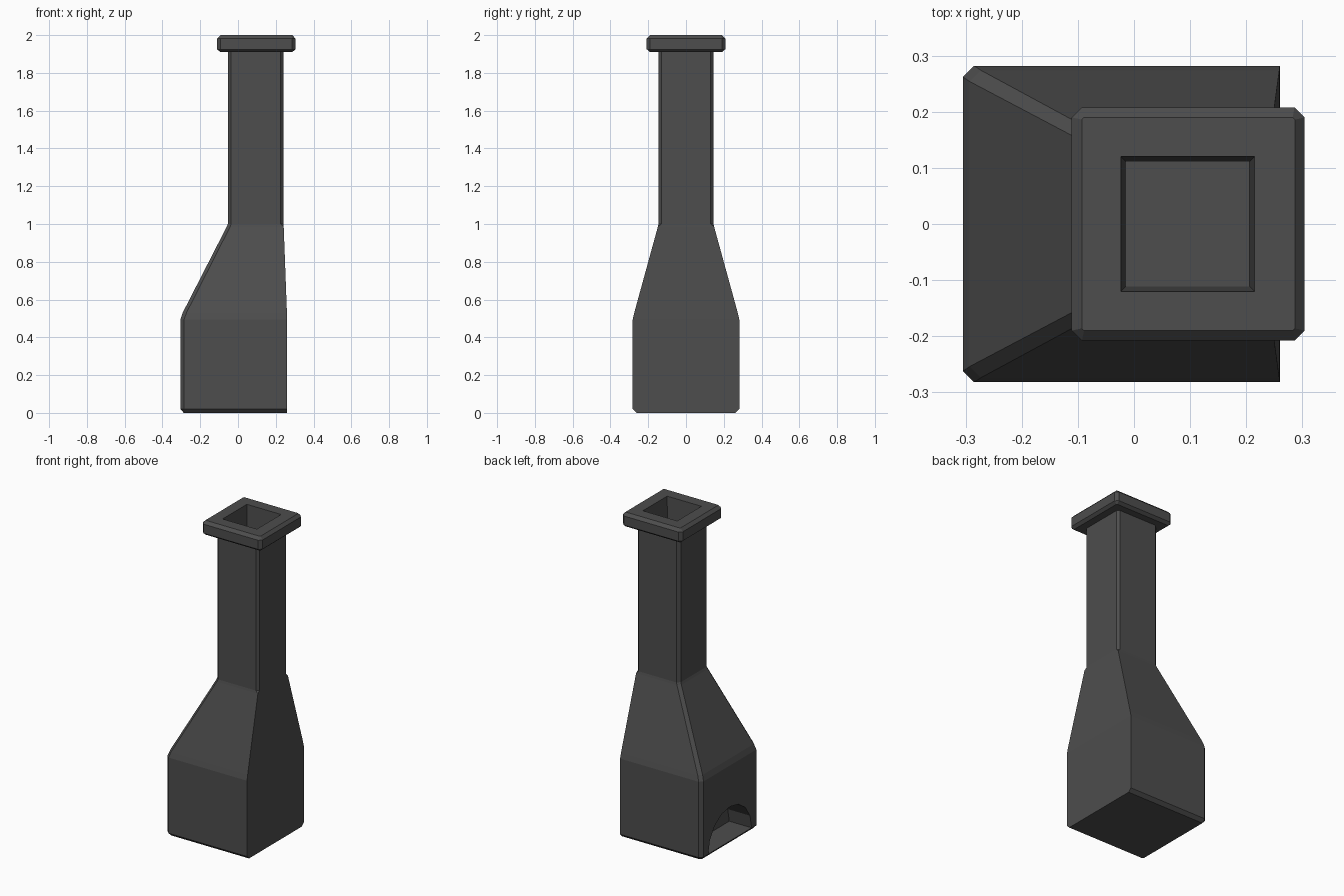
import bpy, bmesh, math

if "Cube" in bpy.data.objects:
    bpy.data.objects.remove(bpy.data.objects["Cube"])

stone = bpy.data.materials.new("charcoal_stone")
stone.diffuse_color = (0.075, 0.075, 0.075, 1)
stone.use_nodes = True
stone.node_tree.nodes["Principled BSDF"].inputs["Base Color"].default_value = stone.diffuse_color


def ring(z, x0, x1, y, cl, cr):
    """Rectangle with corners cut by cl on the left and cr on the right."""
    return [(x0, -y + cl, z), (x0 + cl, -y, z), (x1 - cr, -y, z), (x1, -y + cr, z),
            (x1, y - cr, z), (x1 - cr, y, z), (x0 + cl, y, z), (x0, y - cl, z)]


def loft(name, rings):
    """Skin a closed solid through a stack of rings."""
    bm = bmesh.new()
    loops = [[bm.verts.new(p) for p in r] for r in rings]
    for a, b in zip(loops, loops[1:]):
        n = len(a)
        for i in range(n):
            j = (i + 1) % n
            bm.faces.new((a[i], a[j], b[j], b[i]))
    bm.faces.new(loops[0][::-1])
    bm.faces.new(loops[-1])
    bmesh.ops.remove_doubles(bm, verts=bm.verts, dist=0.0005)
    bmesh.ops.recalc_face_normals(bm, faces=bm.faces)
    mesh = bpy.data.meshes.new(name)
    bm.to_mesh(mesh)
    bm.free()
    mesh.materials.append(stone)
    ob = bpy.data.objects.new(name, mesh)
    bpy.context.collection.objects.link(ob)
    return ob


# Firebox, tapered shoulder and shaft; the right-hand face stays nearly flat
body = loft("fireplace_body", [
    ring(0.00, -0.287, 0.26, 0.262, 0.008, 0),
    ring(0.02, -0.305, 0.26, 0.282, 0.02, 0),
    ring(0.495, -0.305, 0.26, 0.282, 0.02, 0),
    ring(0.53, -0.293, 0.259, 0.274, 0.02, 0),
    ring(0.985, -0.06, 0.242, 0.149, 0.018, 0),
    ring(1.00, -0.054, 0.241, 0.146, 0.018, 0.015),
    ring(1.91, -0.054, 0.241, 0.146, 0.018, 0.015),
    # Chimney cap with bevelled rim
    ring(1.91, -0.093, 0.287, 0.19, 0.004, 0.004),
    ring(1.925, -0.111, 0.304, 0.208, 0.018, 0.018),
    ring(1.982, -0.111, 0.304, 0.208, 0.018, 0.018),
    ring(2.00, -0.093, 0.287, 0.19, 0.004, 0.004),
    # Flue recess
    ring(2.00, -0.023, 0.215, 0.12, 0, 0),
    ring(1.80, -0.014, 0.206, 0.111, 0, 0),
])

# Arched fire opening on the left face
arch = [(0.215 * math.cos(math.pi * i / 8), 0.022 + 0.215 * math.sin(math.pi * i / 8))
        for i in range(9)]
cutter = loft("arch_cutter", [[(x, y, z) for y, z in arch] for x in (-0.4, -0.15)])
cutter.hide_render = True
cut = body.modifiers.new("fire_opening", 'BOOLEAN')
cut.operation = 'DIFFERENCE'
cut.solver = 'EXACT'
cut.object = cutter
bpy.context.view_layer.objects.active = body
bpy.ops.object.modifier_apply(modifier=cut.name)
bpy.data.objects.remove(cutter)
